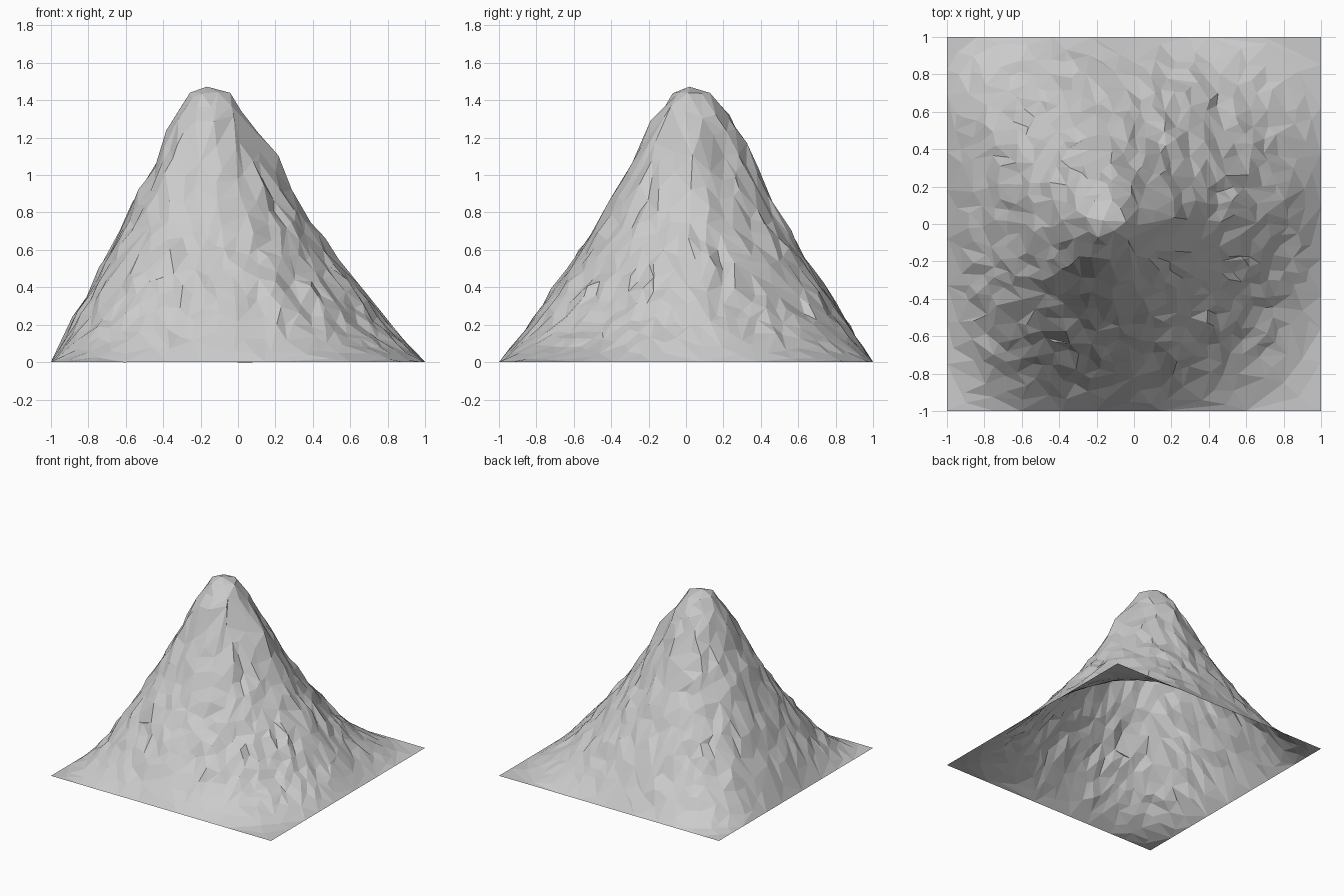
import bpy, bmesh, math
from mathutils import Vector, noise

old = bpy.data.objects.get("Cube")
if old:
    bpy.data.objects.remove(old, do_unlink=True)

SUMMIT = Vector((-0.16, 0.03))
CELLS = 80

# Slope profile: distance from the summit, height
PROFILE = [(0, 1.48), (0.1, 1.44), (0.2, 1.3), (0.3, 1.11), (0.4, 0.93),
           (0.5, 0.76), (0.6, 0.61), (0.7, 0.48), (0.8, 0.36), (0.9, 0.25),
           (1.0, 0.17), (1.1, 0.11), (1.3, 0.03), (1.6, 0), (3, 0)]

# Rocky shoulders: x, y, added height
SHOULDERS = [(0.18, 0.02, 0.05), (-0.12, 0.3, 0.06), (-0.62, 0.2, 0.05),
             (-0.36, -0.57, 0.05), (0.6, -0.24, 0.04), (0.46, -0.44, 0.03)]


def slope(r):
    for (r0, h0), (r1, h1) in zip(PROFILE, PROFILE[1:]):
        if r <= r1:
            return h0 + (h1 - h0) * (r - r0) / (r1 - r0)
    return 0


def edge_fade(x, y):
    """Rises from zero at the square border to one inside."""
    gap = max(0, 1 - max(abs(x), abs(y)))
    return 1 - math.exp(-gap / 0.13)


def corner_fade(x, y):
    """Flattens the four corners of the square."""
    return 1 - math.exp(-((2 - abs(x) - abs(y)) / 0.33) ** 2)


def height(x, y):
    offset = Vector((x, y)) - SUMMIT
    r = offset.length
    angle = math.atan2(offset.y, offset.x)
    # A ridge toward +x, a steeper flank toward -x, and faint downhill ribs
    ridge = 0.09 * math.exp(-(angle / 0.35) ** 2)
    flank = 0.09 * math.exp(-((math.pi - abs(angle)) / 0.6) ** 2)
    ribs = noise.noise((4 * math.cos(angle), 4 * math.sin(angle), r))
    r *= 1 - ridge + flank - 0.02 * ribs * min(1, r / 0.2)
    z = slope(r)
    crags = noise.noise((x * 8, y * 8, 2)) + 0.7 * noise.noise((x * 14, y * 14, 5))
    z += 0.025 * crags * min(1, r / 0.3) * min(1, z / 0.25)
    for sx, sy, rise in SHOULDERS:
        z += rise * math.exp(-((x - sx) ** 2 + (y - sy) ** 2) / 0.005)
    return max(0, z * edge_fade(x, y) * corner_fade(x, y))


# Mountain surface, open underneath
bm = bmesh.new()
bmesh.ops.create_grid(bm, x_segments=CELLS, y_segments=CELLS, size=1)
for v in bm.verts:
    x, y = v.co.x, v.co.y
    z = height(x, y)
    # Shift points sideways so that a few rocks jut out over the slope
    shift = 0.025 * edge_fade(x, y) if z > 0.02 else 0
    v.co = (x + shift * noise.noise((x * 12, y * 12, 8)),
            y + shift * noise.noise((x * 12, y * 12, 14)), z)
bmesh.ops.triangulate(bm, faces=bm.faces[:])
bm.normal_update()
mesh = bpy.data.meshes.new("mountain")
bm.to_mesh(mesh)
bm.free()
mountain = bpy.data.objects.new("mountain", mesh)
bpy.context.collection.objects.link(mountain)

# Coarse rock facets
facets = mountain.modifiers.new("rock_facets", 'DECIMATE')
facets.ratio = 0.1

# Grey rock
rock = bpy.data.materials.new("grey rock")
rock.use_nodes = True
colour = (0.6, 0.6, 0.6, 1)
rock.diffuse_color = colour
bsdf = next(n for n in rock.node_tree.nodes if n.type == 'BSDF_PRINCIPLED')
bsdf.inputs["Base Color"].default_value = colour
bsdf.inputs["Roughness"].default_value = 0.9
mesh.materials.append(rock)
